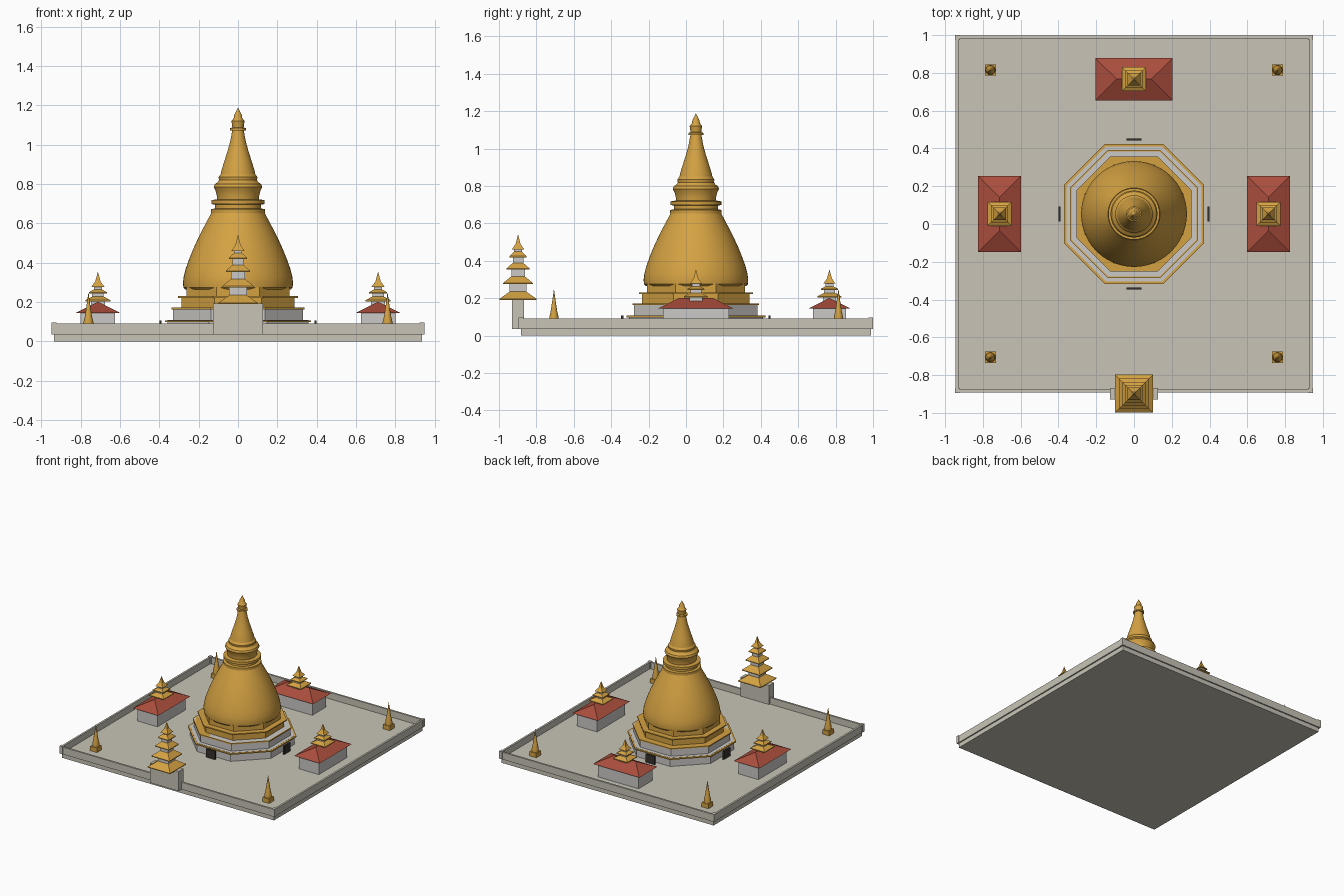
import bpy, bmesh
from math import pi, cos, sin, radians

cube = bpy.data.objects.get("Cube")
if cube:
    bpy.data.objects.remove(cube, do_unlink=True)

CY = 0.053      # centre of the courtyard in y
FLOOR = 0.04


def material(name, rgb):
    m = bpy.data.materials.new(name)
    m.use_nodes = True
    m.diffuse_color = (*rgb, 1)
    m.node_tree.nodes["Principled BSDF"].inputs["Base Color"].default_value = (*rgb, 1)
    return m


STONE = material("cream stone", (0.58, 0.55, 0.47))
WHITE = material("whitewash", (0.60, 0.59, 0.57))
GOLD = material("gold", (0.66, 0.36, 0.055))
RED = material("red roof tile", (0.40, 0.075, 0.045))
DARK = material("dark door", (0.035, 0.03, 0.027))


def finish(name, bm, mat, smooth=False):
    bmesh.ops.recalc_face_normals(bm, faces=bm.faces)
    mesh = bpy.data.meshes.new(name)
    bm.to_mesh(mesh)
    bm.free()
    mesh.materials.append(mat)
    ob = bpy.data.objects.new(name, mesh)
    bpy.context.collection.objects.link(ob)
    if smooth:
        bpy.ops.object.select_all(action="DESELECT")
        ob.select_set(True)
        bpy.context.view_layer.objects.active = ob
        bpy.ops.object.shade_smooth_by_angle(angle=radians(35))
    return ob


def box(name, x, y, hx, hy, z0, z1, mat, ridge=None):
    """Box from half sizes; ridge gives the half sizes of a smaller top."""
    bm = bmesh.new()
    bmesh.ops.create_cube(bm, size=2)
    for v in bm.verts:
        top = v.co.z > 0
        sx, sy = ridge if top and ridge else (hx, hy)
        v.co = (x + v.co.x * sx, y + v.co.y * sy, z1 if top else z0)
    bmesh.ops.remove_doubles(bm, verts=bm.verts, dist=0.0001)
    return finish(name, bm, mat)


def turned(name, x, y, sides, profile, mat, smooth=False):
    """Stack of regular rings; radii reach the flats, which face the axes."""
    bm = bmesh.new()
    grow = 1 if smooth else 1 / cos(pi / sides)
    rings = []
    for r, z in profile:
        if r == 0:
            rings.append([bm.verts.new((x, y, z))])
            continue
        angles = [2 * pi * (i + 0.5) / sides for i in range(sides)]
        rings.append([bm.verts.new((x + r * grow * cos(a), y + r * grow * sin(a), z)) for a in angles])
    for a, b in zip(rings, rings[1:]):
        for i in range(sides):
            j = (i + 1) % sides
            bm.faces.new((a[i], a[j], b[0]) if len(b) == 1 else (a[i], a[j], b[j], b[i]))
    for ring in (rings[0], rings[-1]):
        if len(ring) > 1:
            bm.faces.new(ring)
    return finish(name, bm, mat, smooth)


def tiered_spire(name, x, y, z, tiers, tip):
    """Square gold roofs on white drums; each tier is (half width, roof rise, drum rise)."""
    for n, (half, rise, drum) in enumerate(tiers, 1):
        neck = half * 0.45
        turned(f"{name}_roof_{n}", x, y, 4, [(half, z), (half, z + 0.006), (neck, z + rise)], GOLD)
        z += rise
        turned(f"{name}_drum_{n}", x, y, 4, [(neck, z - 0.01), (neck, z + drum)], WHITE)
        z += drum
    half = tiers[-1][0] * 0.72
    turned(f"{name}_finial", x, y, 4,
           [(half, z), (half * 0.4, z + (tip - z) * 0.35), (0, tip)], GOLD)


# Courtyard slab, parapet walls and corner posts
box("courtyard_slab", 0, CY, 0.935, 0.935, 0, FLOOR, STONE)
for s, lr, fb in ((1, "left", "back"), (-1, "right", "front")):
    box(f"{lr}_wall", s * 0.9375, CY, 0.0075, 0.94, 0.035, 0.092, STONE)
    box(f"{fb}_wall", 0, CY + s * 0.9375, 0.94, 0.0075, 0.035, 0.092, STONE)
    for t, side in ((1, "left"), (-1, "right")):
        box(f"{fb}_{side}_corner_post", t * 0.935, CY + s * 0.935,
            0.013, 0.013, 0.035, 0.096, STONE)

# Octagonal terraces with gold mouldings
terraces = [("lower", 0.358, FLOOR, 0.108, WHITE), ("middle", 0.33, 0.10, 0.172, WHITE),
            ("upper", 0.287, 0.17, 0.23, GOLD), ("top", 0.262, 0.22, 0.278, GOLD)]
for name, r, z0, z1, mat in terraces:
    turned(f"{name}_terrace", 0, CY, 8, [(r, z0), (r, z1)], mat)
for name, r, z in (("lower", 0.371, 0.098), ("middle", 0.338, 0.163), ("upper", 0.305, 0.222)):
    turned(f"{name}_moulding", 0, CY, 8, [(r, z), (r, z + 0.009)], GOLD)

# Great bell
turned("bell", 0, CY, 64, [
    (0.268, 0.265), (0.278, 0.275), (0.280, 0.30), (0.276, 0.33), (0.266, 0.37), (0.248, 0.42),
    (0.228, 0.47), (0.205, 0.52), (0.180, 0.57), (0.156, 0.615), (0.132, 0.66)], GOLD, True)

# Ringed neck and tapering spire
turned("bell_rings", 0, CY, 48, [
    (0.138, 0.652), (0.138, 0.672), (0.118, 0.676), (0.118, 0.695), (0.136, 0.699),
    (0.136, 0.718), (0.110, 0.722)], GOLD, True)
turned("lotus_neck", 0, CY, 48, [
    (0.106, 0.715), (0.108, 0.74), (0.114, 0.765), (0.124, 0.785), (0.118, 0.80),
    (0.104, 0.808), (0.097, 0.82), (0.099, 0.835), (0.088, 0.85)], GOLD, True)
turned("spire", 0, CY, 48, [
    (0.092, 0.83), (0.084, 0.87), (0.070, 0.915), (0.054, 0.965), (0.040, 1.015),
    (0.028, 1.08)], GOLD, True)
turned("crown", 0, CY, 32, [
    (0.040, 1.072), (0.040, 1.084), (0.029, 1.088), (0.031, 1.105), (0.034, 1.12),
    (0.022, 1.135), (0.019, 1.152), (0.008, 1.172), (0, 1.19)], GOLD, True)

# Doors standing on the four sides of the terrace
for s, lr, fb in ((1, "left", "back"), (-1, "right", "front")):
    box(f"{lr}_door", s * 0.394, CY, 0.006, 0.04, FLOOR, 0.107, DARK)
    box(f"{fb}_door", 0, CY + s * 0.394, 0.04, 0.006, FLOOR, 0.107, DARK)

# Three halls with hipped roofs and small tiered spires
for name, x, y, hx, hy in (("left_hall", 0.712, CY, 0.113, 0.202),
                           ("right_hall", -0.712, CY, 0.113, 0.202),
                           ("back_hall", 0, 0.767, 0.205, 0.113)):
    box(f"{name}_walls", x, y, hx - 0.025, hy - 0.025, FLOOR, 0.147, WHITE)
    short = min(hx, hy)
    box(f"{name}_roof", x, y, hx, hy, 0.145, 0.202, RED, ridge=(hx - short, hy - short))
    box(f"{name}_spire_base", x, y, 0.035, 0.035, 0.17, 0.206, WHITE)
    tiered_spire(f"{name}_spire", x, y, 0.204,
                 [(0.064, 0.024, 0.016), (0.046, 0.02, 0.014)], 0.355)

# Gatehouse at the front
GATE_Y = -0.898
box("gate_block", 0, GATE_Y, 0.126, 0.031, 0.035, 0.192, STONE)
tiered_spire("gate_spire", 0, GATE_Y, 0.19,
             [(0.1, 0.045, 0.04), (0.08, 0.042, 0.036), (0.062, 0.036, 0.03), (0.046, 0.03, 0.012)],
             0.543)

# Small corner shrines
for fb, y in (("back", 0.815), ("front", -0.706)):
    for lr, s in (("left", 1), ("right", -1)):
        name = f"{fb}_{lr}_shrine"
        box(f"{name}_base", s * 0.76, y, 0.03, 0.03, FLOOR, 0.075, GOLD)
        turned(f"{name}_cone", s * 0.76, y, 16, [
            (0.026, 0.075), (0.025, 0.10), (0.018, 0.13), (0.011, 0.175), (0.005, 0.215),
            (0, 0.252)], GOLD, True)
